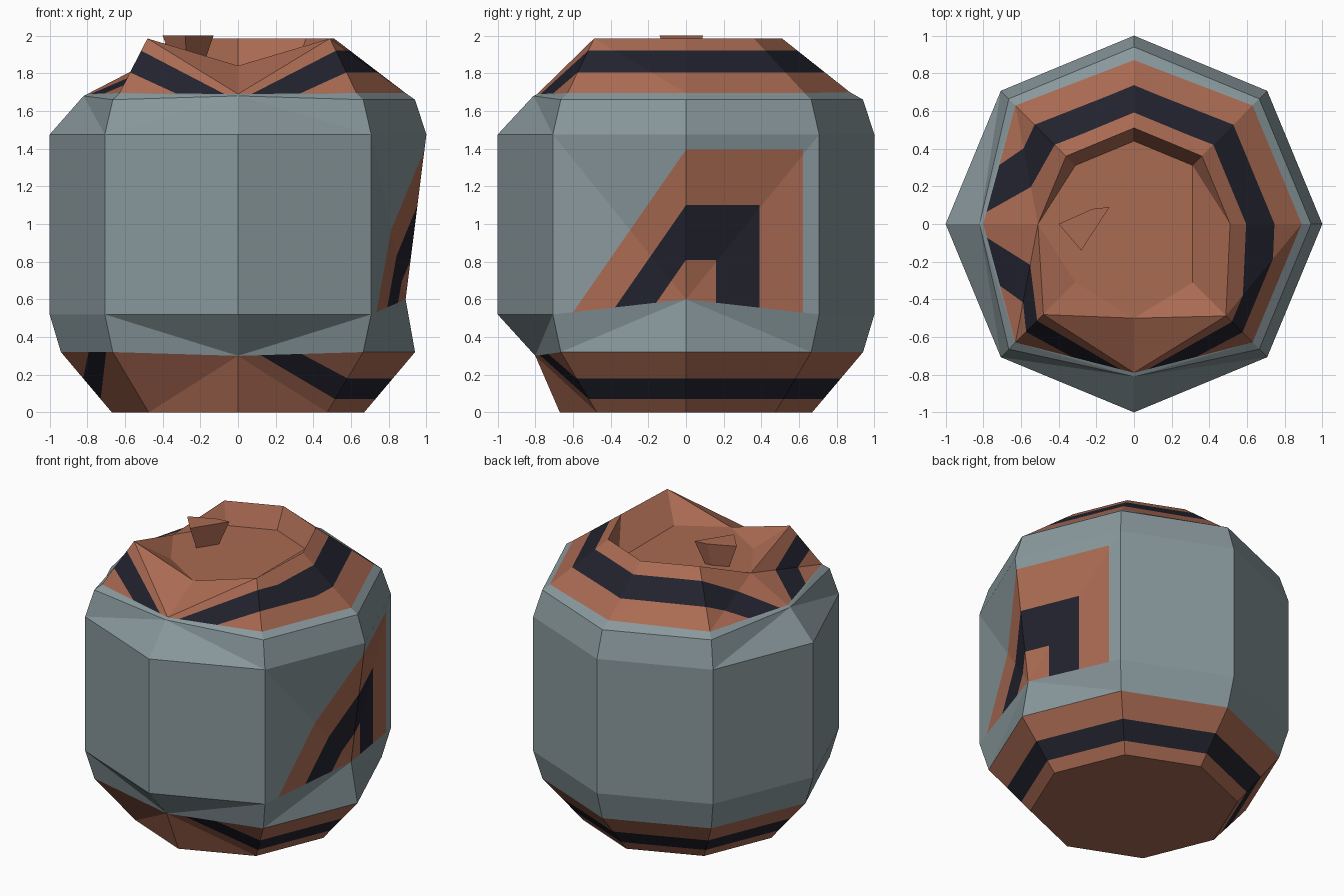
import bpy, bmesh, math
from mathutils import Vector

if "Cube" in bpy.data.objects:
    bpy.data.objects.remove(bpy.data.objects["Cube"])

def material(name, col):
    m = bpy.data.materials.new(name)
    m.diffuse_color = (*col, 1)
    m.use_nodes = True
    m.node_tree.nodes["Principled BSDF"].inputs["Base Color"].default_value = m.diffuse_color
    return m

MATS = [material("terracotta", (0.40, 0.145, 0.085)),
        material("dark navy", (0.016, 0.016, 0.028)),
        material("slate grey", (0.25, 0.315, 0.335))]
CLAY, DARK, GREY = 0, 1, 2

def ring(r, z, **odd):
    """Octagon ring; odd holds v<index>=(radius, height) exceptions."""
    out = []
    for i in range(8):
        rr, zz = odd.get("v%d" % i, (r, z))
        a = math.radians(45 * i)
        out.append(Vector((rr * math.cos(a), rr * math.sin(a), zz)))
    return out

def add_face(bm, pts, planes=(), rule=lambda c: 0):
    """Add a polygon, cut it along planes and colour the pieces by rule."""
    t = bmesh.new()
    t.faces.new([t.verts.new(p) for p in pts])
    if len(pts) == 4:
        bmesh.ops.triangulate(t, faces=t.faces[:])
    for co, no in planes:
        bmesh.ops.bisect_plane(t, geom=t.verts[:] + t.edges[:] + t.faces[:],
                               plane_co=co, plane_no=no)
    for f in t.faces:
        f.material_index = rule(f.calc_center_median())
    me = bpy.data.meshes.new("tmp")
    t.to_mesh(me)
    t.free()
    bm.from_mesh(me)
    bpy.data.meshes.remove(me)

def quad(lo, hi, i):
    j = (i + 1) % 8
    return [lo[i], lo[j], hi[j], hi[i]]

def loft(bm, lo, hi, mat, skip=()):
    for i in range(8):
        if i not in skip:
            add_face(bm, quad(lo, hi, i), rule=lambda c: mat)

def at_z(a, b, z):
    return a + (b - a) * ((z - a.z) / (b.z - a.z))

def striped(bm, lo, hi, heights):
    """Sloped band with a dark stripe; heights(sector, vertex) -> (low, high)."""
    for i in range(8):
        j = (i + 1) % 8
        a = math.radians(45 * i + 22.5)
        out = Vector((math.cos(a), math.sin(a), 0))
        hs = heights(i, i), heights(i, j)
        if None in hs:
            add_face(bm, quad(lo, hi, i))
            continue
        planes = []
        for k in (0, 1):
            p = at_z(lo[i], hi[i], hs[0][k])
            q = at_z(lo[j], hi[j], hs[1][k])
            n = (q - p).cross(out)
            if n.z < 0:
                n = -n
            planes.append((p, n))
        def rule(c):
            up = [(c - p).dot(n) > 0 for p, n in planes]
            return DARK if up[0] and not up[1] else CLAY
        add_face(bm, quad(lo, hi, i), planes, rule)

def finish(name, bm):
    bmesh.ops.remove_doubles(bm, verts=bm.verts[:], dist=0.0005)
    me = bpy.data.meshes.new(name)
    bm.to_mesh(me)
    bm.free()
    for m in MATS:
        me.materials.append(m)
    ob = bpy.data.objects.new(name, me)
    bpy.context.collection.objects.link(ob)
    return ob

# Shared rings, bottom to top (vertex 0 = right, 2 = back, 4 = left, 6 = front)
foot = ring(0.67, 0)
base_top = ring(0.94, 0.32, v6=(0.80, 0.30))
wall_low = ring(1.0, 0.52, v0=(0.89, 0.60))
wall_high = ring(1.0, 1.475)
shoulder = ring(0.94, 1.66, v4=(0.82, 1.68), v6=(0.81, 1.68))
collar = ring(0.89, 1.695, v2=(0.87, 1.70), v4=(0.80, 1.69), v6=(0.79, 1.69))
rim = ring(0.51, 1.985, v4=(0.51, 1.84), v6=(0.50, 1.84),
           v5=(0.68, 1.985), v7=(0.69, 1.985))
floor = ring(0.44, 1.84, v0=(0.31, 1.84), v4=(0.31, 1.84), v6=(0.31, 1.84))

# Base: flat foot and striped slope, bare at the front left
bm = bmesh.new()
add_face(bm, foot[::-1])
def base_heights(s, v):
    if s == 5:
        return None
    return (0.37, 0.48) if (s, v) in ((6, 6), (4, 5)) else (0.07, 0.18)
striped(bm, foot, base_top, base_heights)
finish("base", bm)

# Shell: grey walls with nested painted panel on the right side
bm = bmesh.new()
loft(bm, base_top, wall_low, GREY)
loft(bm, wall_low, wall_high, GREY, skip=(0, 7))
loft(bm, wall_high, shoulder, GREY)
loft(bm, shoulder, collar, GREY)
LEVELS = ((1.395, 0.62), (1.10, 0.39), (0.81, 0.16))    # top height, half width
SLOPE = 1.44
def nested(inside):
    n = sum(inside)
    return (GREY, CLAY, DARK, CLAY)[n]
back_planes, front_planes = [], []
for h, w in LEVELS:
    back_planes += [((0, 0, h), (0, 0, 1)), ((0, w, 0), (0, 1, 0))]
    front_planes.append(((0, 0, h), (0, -SLOPE, 1)))
add_face(bm, quad(wall_low, wall_high, 0), back_planes,
         lambda c: nested([c.z < h and c.y < w for h, w in LEVELS]))
add_face(bm, quad(wall_low, wall_high, 7), front_planes,
         lambda c: nested([c.z < h + SLOPE * c.y for h, w in LEVELS]))
finish("shell", bm)

# Crown: striped slope notched at front and left, with sunken top
bm = bmesh.new()
striped(bm, collar, rim,
        lambda s, v: (1.50, 1.64) if v in (4, 6) else (1.805, 1.92))
loft(bm, rim, floor, CLAY)
add_face(bm, floor)
finish("crown", bm)

# Stem: small tapered stub rising from the sunken top
bm = bmesh.new()
top = [Vector(p) for p in ((-0.40, 0.0, 2), (-0.28, -0.14, 2),
                           (-0.13, 0.09, 2), (-0.22, 0.08, 2))]
mid = Vector((-0.26, 0.0, 1.83))
low = [Vector((mid.x + (p.x - mid.x) * 0.55, p.y * 0.55, mid.z)) for p in top]
add_face(bm, top)
for i in range(4):
    j = (i + 1) % 4
    add_face(bm, [low[i], low[j], top[j], top[i]])
finish("stem", bm)
